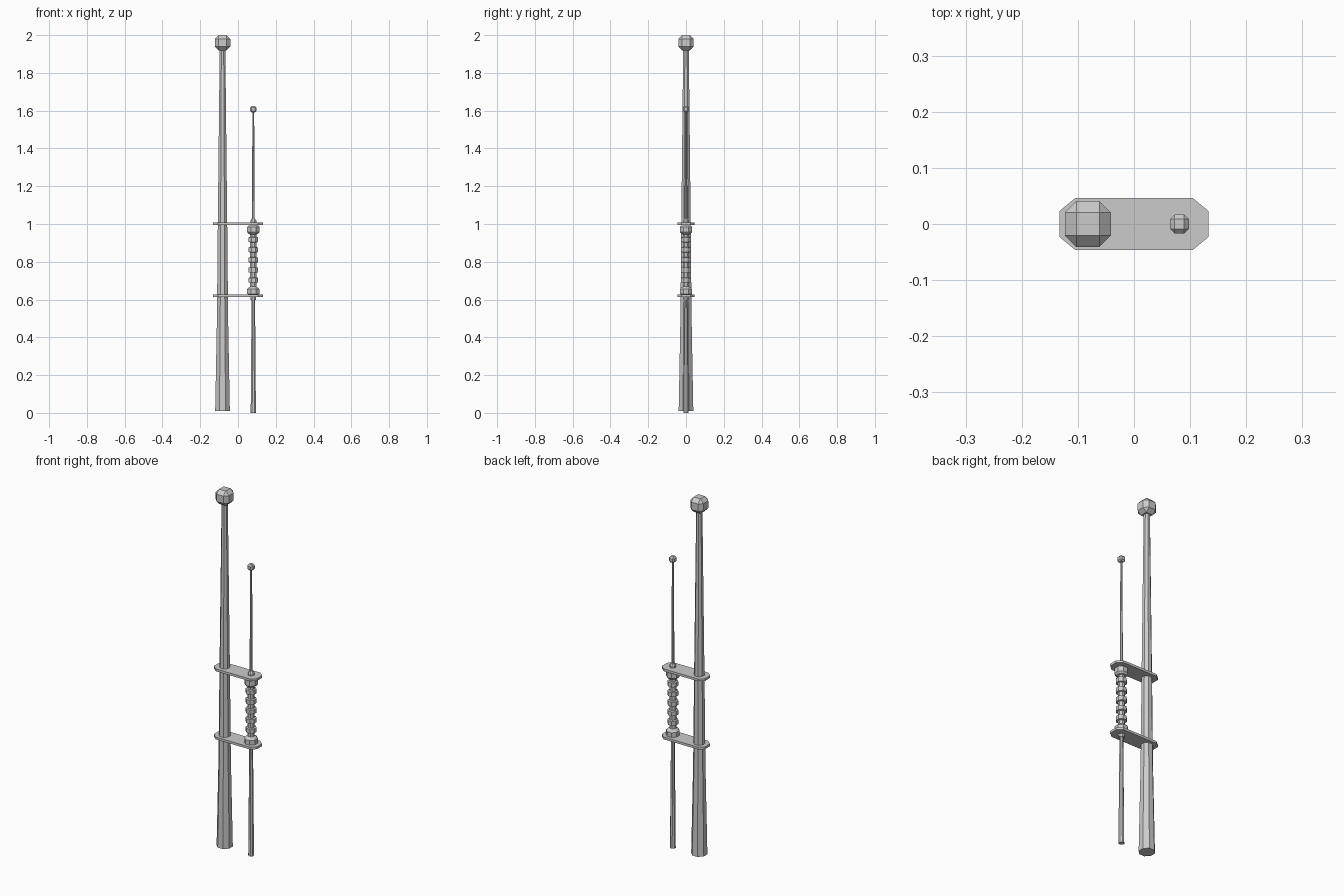
import bpy, bmesh, math

if "Cube" in bpy.data.objects:
    bpy.data.objects.remove(bpy.data.objects["Cube"])

XB, XS = -0.082, 0.081  # mast and whip axes


def finish(name, bm):
    bmesh.ops.recalc_face_normals(bm, faces=bm.faces)
    me = bpy.data.meshes.new(name)
    bm.to_mesh(me)
    bm.free()
    ob = bpy.data.objects.new(name, me)
    bpy.context.collection.objects.link(ob)
    return ob


def lathe(name, x, profile, sides=8):
    """Closed faceted solid from (radius, z) pairs; radius is across corners."""
    bm = bmesh.new()
    rings = []
    for r, z in profile:
        rings.append([bm.verts.new((x + r * math.cos(a), r * math.sin(a), z))
                      for a in [math.tau * (i + 0.5) / sides for i in range(sides)]])
    for lo, hi in zip(rings, rings[1:]):
        for i in range(sides):
            j = (i + 1) % sides
            bm.faces.new((lo[i], lo[j], hi[j], hi[i]))
    bm.faces.new(rings[0][::-1])
    bm.faces.new(rings[-1])
    return finish(name, bm)


def knob(name, x, z, size):
    """Cube with every edge chamfered."""
    bm = bmesh.new()
    bmesh.ops.create_cube(bm, size=size)
    bmesh.ops.bevel(bm, geom=bm.edges[:], offset=size * 0.25, segments=1,
                    affect='EDGES', profile=0.5)
    bmesh.ops.translate(bm, verts=bm.verts, vec=(x, 0, z))
    return finish(name, bm)


def bracket(name, z):
    """Flat plate with clipped corners joining both rods."""
    bm = bmesh.new()
    outline = [(0.105, 0.046), (0.133, 0.023), (0.133, -0.023), (0.105, -0.046)]
    outline += [(-x, -y) for x, y in outline]
    face = bm.faces.new([bm.verts.new((x, y, z)) for x, y in outline])
    up = bmesh.ops.extrude_face_region(bm, geom=[face])['geom']
    bmesh.ops.translate(bm, verts=[v for v in up if isinstance(v, bmesh.types.BMVert)],
                        vec=(0, 0, 0.013))
    return finish(name, bm)


# Main tapering mast and its knob
lathe("mast", XB, [(0.042, 0.01), (0.032, 0.5), (0.027, 1.0), (0.016, 1.94)])
knob("mast_knob", XB, 1.959, 0.082)

# Thin whip rod and its knob
lathe("whip", XS, [(0.015, 0.0), (0.010, 0.6), (0.008, 1.05), (0.005, 1.6)])
knob("whip_knob", XS, 1.608, 0.034)

# Brackets
bracket("lower_bracket", 0.614)
bracket("upper_bracket", 0.994)

# Ribbed insulator with stepped end caps
ribs = []
for i in range(5):
    z = 0.703 + 0.0535 * i
    ribs += [(0.018, z - 0.014), (0.028, z - 0.012), (0.028, z + 0.012), (0.018, z + 0.014)]
lathe("insulator", XS,
      [(0.015, 0.598), (0.018, 0.625), (0.035, 0.629), (0.035, 0.655), (0.026, 0.664), (0.018, 0.668)]
      + ribs +
      [(0.018, 0.945), (0.026, 0.947), (0.035, 0.957), (0.035, 0.985), (0.026, 0.993), (0.017, 0.997),
       (0.017, 1.018), (0.010, 1.028)])
